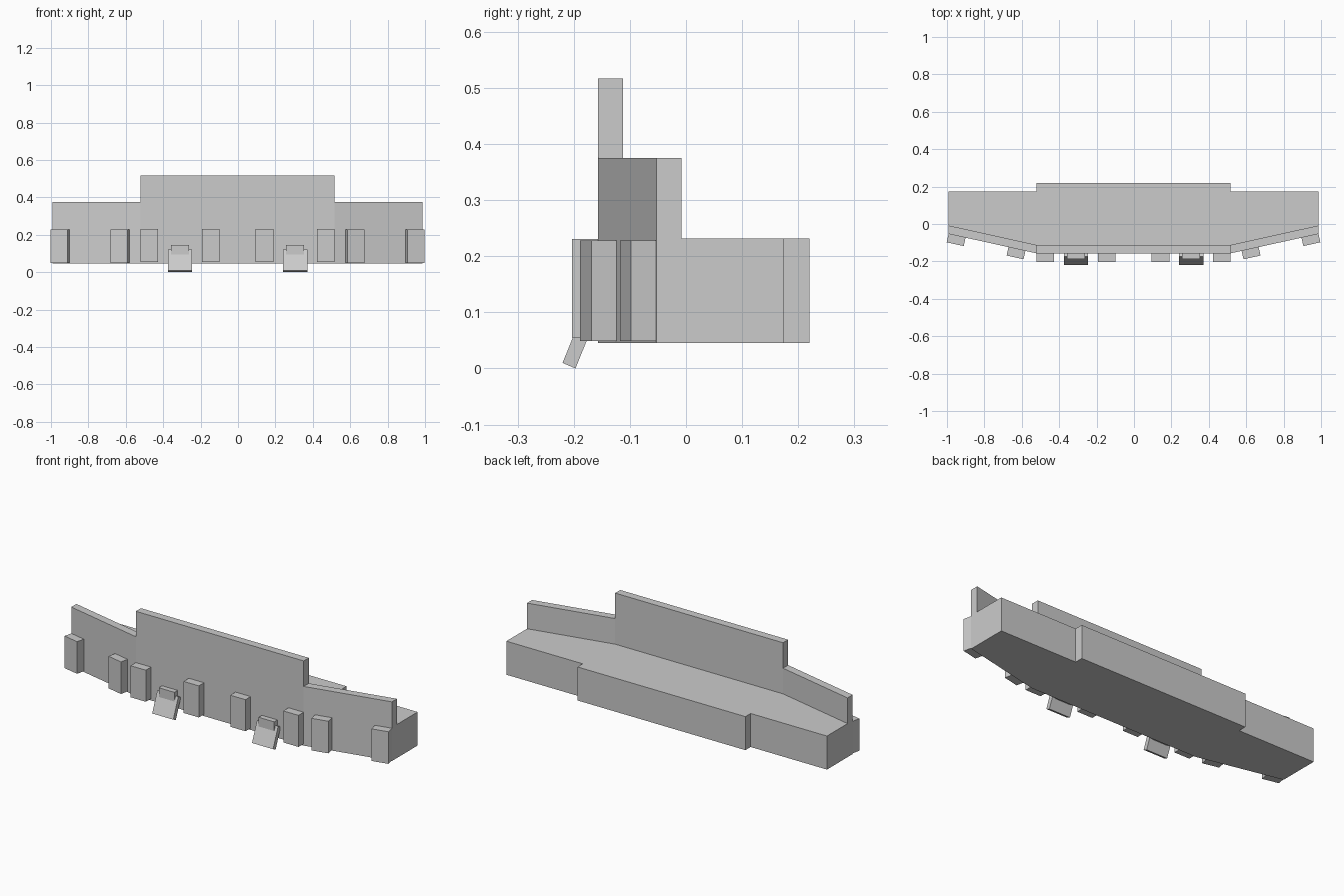
import bpy, bmesh, math
from mathutils import Vector

if "Cube" in bpy.data.objects:
    bpy.data.objects.remove(bpy.data.objects["Cube"])

CX = -0.0025              # plan centre line
IN, OUT = 0.518, 0.989    # half widths of centre section and whole body
ANG = math.atan2(0.104, OUT - IN)


def finish(name, bm):
    bmesh.ops.recalc_face_normals(bm, faces=bm.faces)
    me = bpy.data.meshes.new(name)
    bm.to_mesh(me)
    bm.free()
    ob = bpy.data.objects.new(name, me)
    bpy.context.collection.objects.link(ob)
    return ob


def extrude(name, pts, step):
    """Closed prism from a planar outline of 3D points."""
    bm = bmesh.new()
    face = bm.faces.new([bm.verts.new(p) for p in pts])
    res = bmesh.ops.extrude_face_region(bm, geom=[face], use_keep_orig=True)
    moved = [v for v in res['geom'] if isinstance(v, bmesh.types.BMVert)]
    bmesh.ops.translate(bm, verts=moved, vec=Vector(step))
    return finish(name, bm)


def plan(name, pts, z0, z1):
    return extrude(name, [(x + CX, y, z0) for x, y in pts], (0, 0, z1 - z0))


def box(name, x0, x1, y0, y1, z0, z1):
    return plan(name, [(x0, y0), (x1, y0), (x1, y1), (x0, y1)], z0, z1)


# Bench body with tapered front and stepped back
half = [(IN, -0.157), (OUT, -0.053), (OUT, 0.174), (IN, 0.174), (IN, 0.22)]
plan("bench_body", half + [(-x, y) for x, y in reversed(half)], 0.045, 0.232)

# Tall centre wall
box("centre_wall", -IN, IN, -0.157, -0.112, 0.232, 0.517)

for s, side in ((-1, "left"), (1, "right")):
    # Lower angled wing wall
    wing = [(IN, -0.157), (OUT, -0.053), (OUT, -0.008), (IN, -0.112)]
    plan(f"wing_wall_{side}", [(s * x, y) for x, y in wing], 0.232, 0.375)

    # Pilasters on the straight front
    for i, x in enumerate((0.097, 0.424)):
        box(f"front_pilaster_{side}_{i}", s * x, s * (x + 0.094),
            -0.203, -0.157, 0.055, 0.231)

    # Pilasters square to the angled front
    along = Vector((math.cos(ANG), math.sin(ANG)))
    out = Vector((math.sin(ANG), -math.cos(ANG)))
    for i, x in enumerate((0.578, 0.898)):
        a = Vector((x, -0.157 + (x - IN) * math.tan(ANG)))
        b = a + along * 0.093
        pts = [a, b, b + out * 0.046, a + out * 0.046]
        plan(f"wing_pilaster_{side}_{i}", [(s * p.x, p.y) for p in pts],
             0.049, 0.228)

    # Small block carrying a tilted flap
    mid = s * 0.308
    box(f"flap_block_{side}", mid - 0.048, mid + 0.048,
        -0.186, -0.157, 0.055, 0.145)
    prof = [(-0.22, 0.010), (-0.197, 0.0), (-0.152, 0.111), (-0.175, 0.121)]
    extrude(f"flap_{side}", [(mid + CX - 0.065, y, z) for y, z in prof],
            (0.13, 0, 0))
